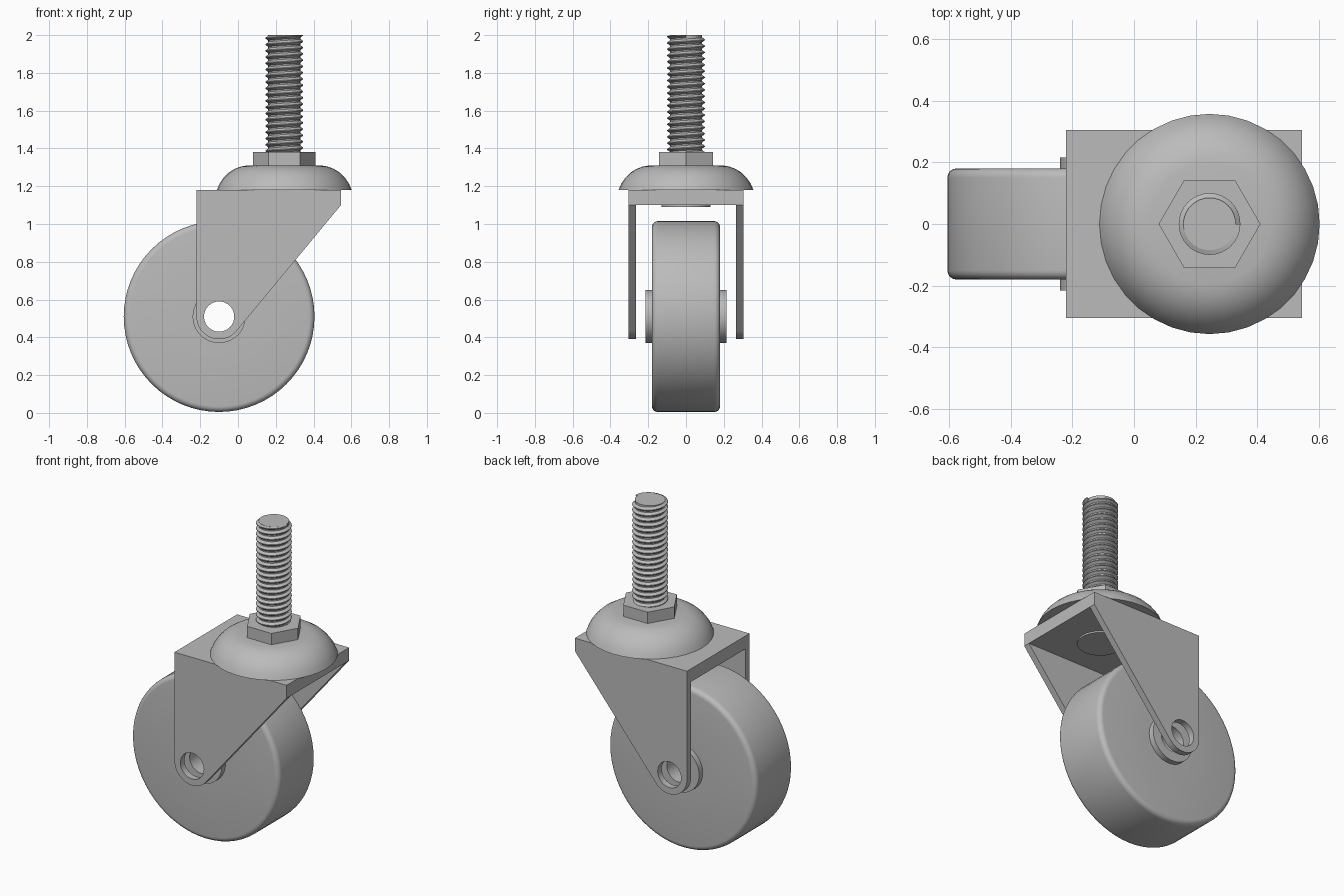
import bpy, bmesh, math
from mathutils import Matrix

cube = bpy.data.objects.get("Cube")
if cube:
    bpy.data.objects.remove(cube, do_unlink=True)

AXLE_X, AXLE_Z = -0.1, 0.51
STEM_X = 0.245
HOLE_R = 0.08

grey = bpy.data.materials.new("plain grey")
grey.use_nodes = True
colour = (0.5, 0.5, 0.5, 1)
grey.diffuse_color = colour
grey.node_tree.nodes["Principled BSDF"].inputs["Base Color"].default_value = colour


def finish(name, bm, smooth=True):
    """Turn a bmesh into a named grey object."""
    bmesh.ops.remove_doubles(bm, verts=bm.verts, dist=1e-5)
    bmesh.ops.recalc_face_normals(bm, faces=bm.faces)
    mesh = bpy.data.meshes.new(name)
    bm.to_mesh(mesh)
    bm.free()
    mesh.materials.append(grey)
    obj = bpy.data.objects.new(name, mesh)
    bpy.context.collection.objects.link(obj)
    if smooth:
        bpy.ops.object.select_all(action='DESELECT')
        obj.select_set(True)
        bpy.context.view_layer.objects.active = obj
        bpy.ops.object.shade_smooth_by_angle(angle=math.radians(35))
    return obj


def lathe(name, profile, steps, matrix, closed=False, smooth=True):
    """Spin an (r, z) profile around z, then place it."""
    bm = bmesh.new()
    verts = [bm.verts.new((r, 0, z)) for r, z in profile]
    pairs = list(zip(verts, verts[1:]))
    if closed:
        pairs.append((verts[-1], verts[0]))
    edges = [bm.edges.new(p) for p in pairs]
    bmesh.ops.spin(bm, geom=verts + edges, cent=(0, 0, 0), axis=(0, 0, 1),
                   angle=math.tau, steps=steps, use_duplicate=False)
    bm.transform(matrix)
    return finish(name, bm, smooth)


def arc(cx, cz, r, start, end, n):
    return [(cx + r * math.cos(a), cz + r * math.sin(a))
            for a in (start + (end - start) * i / n for i in range(n + 1))]


# Wheel with rounded shoulders, a raised hub and a through bore
HALF_W, HUB_W, R, ROUND = 0.18, 0.215, 0.505, 0.03
upper = arc(R - ROUND, HALF_W - ROUND, ROUND, 0, math.pi / 2, 5)
upper += [(0.14, HALF_W), (0.14, HUB_W), (HOLE_R, HUB_W)]
profile = upper + [(r, -z) for r, z in reversed(upper)]
on_axle = Matrix.Translation((AXLE_X, 0, AXLE_Z)) @ Matrix.Rotation(math.pi / 2, 4, 'X')
lathe("wheel", profile, 64, on_axle, closed=True)

# Fork plates: tapered side profile with a rounded foot around the axle hole
FOOT_R, TOP, UNDER, LEFT, RIGHT = 0.12, 1.18, 1.10, -0.22, 0.545
dx, dz = RIGHT - AXLE_X, UNDER - AXLE_Z
tangent = math.atan2(dz, dx) - math.acos(FOOT_R / math.hypot(dx, dz))
foot = arc(AXLE_X, AXLE_Z, FOOT_R, -math.pi, tangent, 20)
outline = [(LEFT, TOP)] + foot + [(RIGHT, UNDER), (RIGHT, TOP)]
hole = arc(AXLE_X, AXLE_Z, HOLE_R, 0, math.tau, 32)[:-1]


def fork_plate(name, y0, y1):
    bm = bmesh.new()
    edges = []
    for loop in (outline, hole):
        vs = [bm.verts.new((x, y0, z)) for x, z in loop]
        edges += [bm.edges.new((vs[i - 1], vs[i])) for i in range(len(vs))]
    bmesh.ops.triangle_fill(bm, use_beauty=True, use_dissolve=False, edges=edges)
    res = bmesh.ops.extrude_face_region(bm, geom=bm.faces[:])
    moved = [g for g in res["geom"] if isinstance(g, bmesh.types.BMVert)]
    bmesh.ops.translate(bm, vec=(0, y1 - y0, 0), verts=moved)
    # Close the starting side again if the extrusion removed it
    rim = [e for e in bm.edges if e.is_boundary]
    if rim:
        bmesh.ops.triangle_fill(bm, use_beauty=True, edges=rim)
    finish(name, bm)


fork_plate("right_fork_plate", -0.305, -0.265)
fork_plate("left_fork_plate", 0.265, 0.305)

# Bridge joining the plates
bm = bmesh.new()
bmesh.ops.create_cube(bm, size=1)
bm.transform(Matrix.Translation(((LEFT + RIGHT) / 2, 0, (TOP + UNDER) / 2))
             @ Matrix.Diagonal((RIGHT - LEFT, 0.53, TOP - UNDER, 1)))
finish("fork_bridge", bm, smooth=False)

# Swivel dome, rivet disc under the bridge and hexagonal nut
on_stem = Matrix.Translation((STEM_X, 0, 0))
dome = [(0, 1.18), (0.357, 1.18), (0.343, 1.213), (0.322, 1.244), (0.294, 1.272),
        (0.262, 1.292), (0.23, 1.304), (0.195, 1.31), (0, 1.31)]
lathe("swivel_dome", dome, 36, on_stem)
lathe("rivet_disc", [(0, 1.12), (0.13, 1.12), (0.13, 1.09), (0, 1.09)], 36, on_stem)
lathe("hex_nut", [(0, 1.30), (0.165, 1.30), (0.165, 1.38), (0, 1.38)], 6, on_stem, smooth=False)

# Stem core and the helical thread wound on it
ROOT, CREST, Z0, Z1, TURNS, SEG = 0.085, 0.1, 1.37, 2.0, 19, 32
lathe("stem_core", [(0, Z0), (ROOT, Z0), (ROOT, Z1), (0, Z1)], SEG, on_stem)
pitch = (Z1 - Z0) / TURNS
bm = bmesh.new()
section = [(ROOT - 0.004, -0.48), (CREST, -0.06), (CREST, 0.06), (ROOT - 0.004, 0.48)]
previous = None
for i in range(TURNS * SEG + 1):
    a = math.tau * i / SEG
    z = Z0 + pitch * i / SEG
    ring = [bm.verts.new((STEM_X + r * math.cos(a), r * math.sin(a), min(Z1, z + k * pitch)))
            for r, k in section]
    if previous:
        for j in range(4):
            bm.faces.new((previous[j - 1], previous[j], ring[j], ring[j - 1]))
    else:
        bm.faces.new(ring)
    previous = ring
bm.faces.new(previous)
finish("stem_thread", bm)
